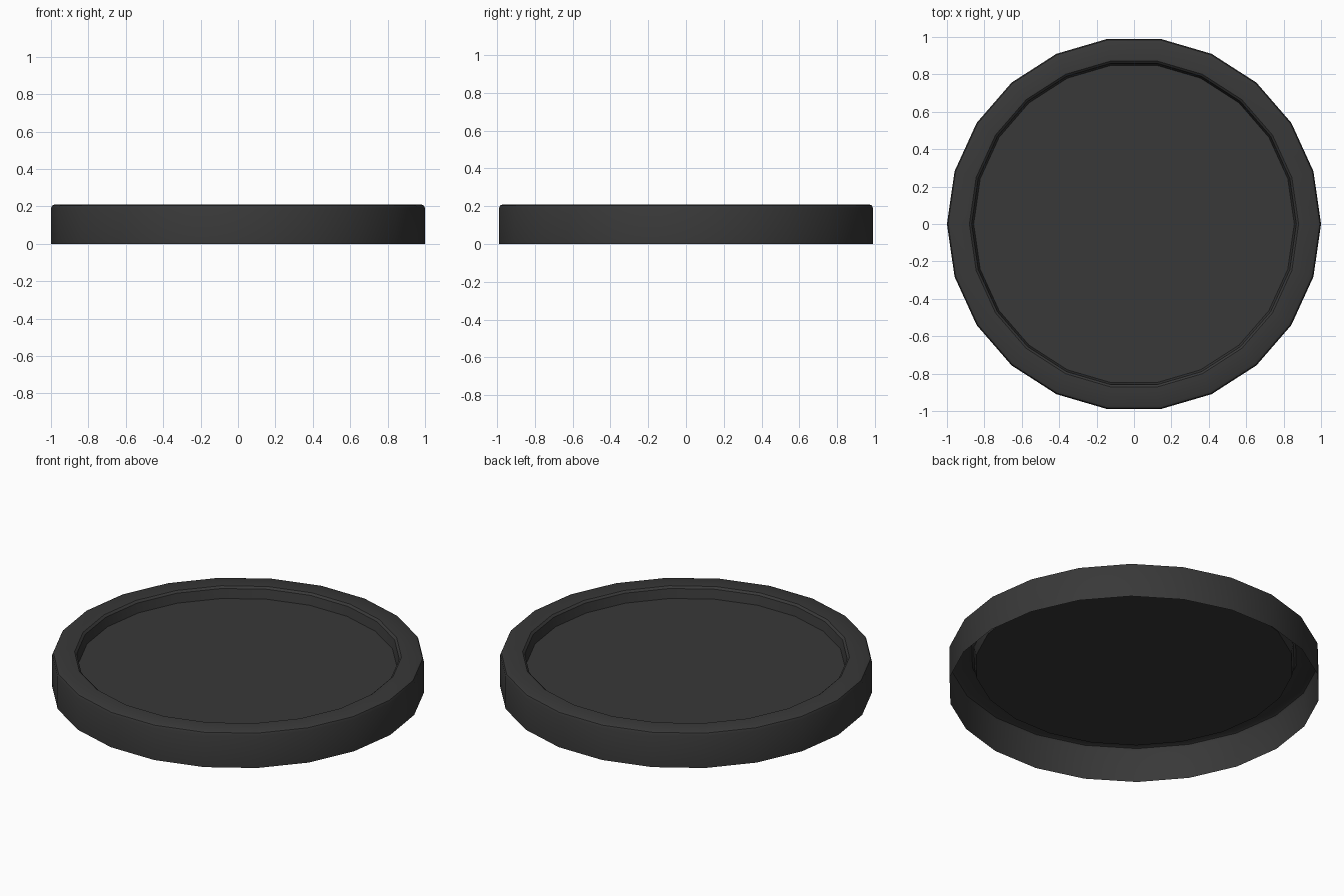
import bpy, bmesh, math

if "Cube" in bpy.data.objects:
    bpy.data.objects.remove(bpy.data.objects["Cube"])

SIDES = 22
# Half profile (radius, height): outer wall, rounded lip, flat rim, inner step, recessed floor edge
PROFILE = [(1.0, 0.0), (1.0, 0.19), (0.994, 0.204), (0.98, 0.21),
           (0.88, 0.21), (0.868, 0.199), (0.857, 0.145)]

# Round base: open underneath, lathed as a thin shell
bm = bmesh.new()
rings = []
for r, z in PROFILE:
    rings.append([bm.verts.new((r * math.cos(2 * math.pi * i / SIDES),
                                r * math.sin(2 * math.pi * i / SIDES), z))
                  for i in range(SIDES)])
for a, b in zip(rings, rings[1:]):
    for i in range(SIDES):
        j = (i + 1) % SIDES
        bm.faces.new((a[i], a[j], b[j], b[i]))

# Recessed floor
bm.faces.new(rings[-1])

mesh = bpy.data.meshes.new("round_base")
bm.to_mesh(mesh)
bm.free()
base = bpy.data.objects.new("round_base", mesh)
bpy.context.collection.objects.link(base)

# Dark plastic
mat = bpy.data.materials.new("dark_plastic")
mat.diffuse_color = (0.04, 0.04, 0.04, 1)
mat.use_nodes = True
mat.node_tree.nodes["Principled BSDF"].inputs["Base Color"].default_value = mat.diffuse_color
mesh.materials.append(mat)

bpy.context.view_layer.objects.active = base
base.select_set(True)
bpy.ops.object.shade_smooth_by_angle(angle=math.radians(35))
